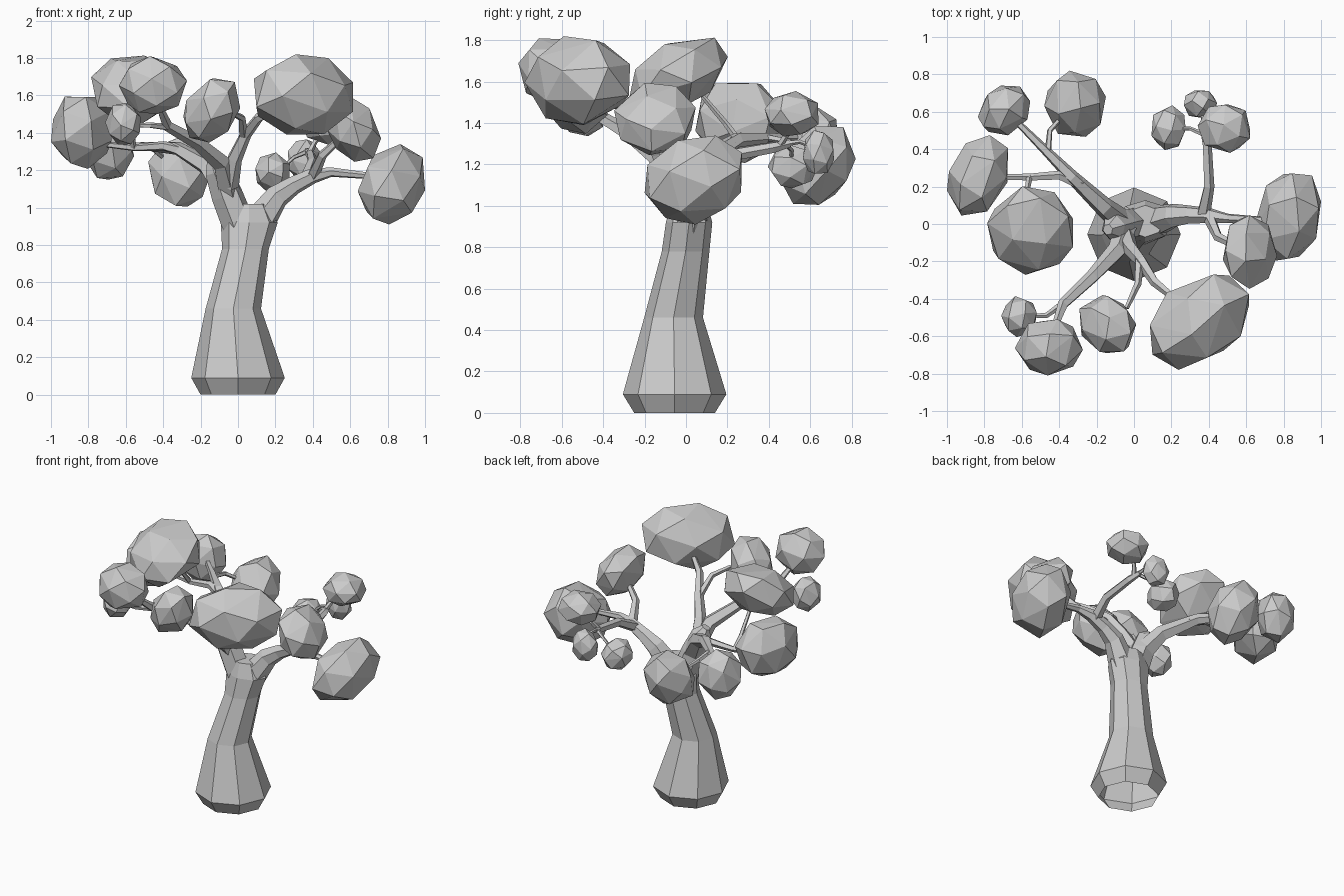
import bpy, bmesh, math, random
from mathutils import Vector, Euler

random.seed(11)
cube = bpy.data.objects.get("Cube")
if cube:
    bpy.data.objects.remove(cube, do_unlink=True)

grey = bpy.data.materials.new("plain grey")
grey.use_nodes = True
grey.diffuse_color = (0.6, 0.6, 0.6, 1)
grey.node_tree.nodes["Principled BSDF"].inputs["Base Color"].default_value = (0.6, 0.6, 0.6, 1)


def finish(name, bm):
    bmesh.ops.recalc_face_normals(bm, faces=bm.faces[:])
    mesh = bpy.data.meshes.new(name)
    bm.to_mesh(mesh)
    bm.free()
    mesh.materials.append(grey)
    obj = bpy.data.objects.new(name, mesh)
    bpy.context.collection.objects.link(obj)


def loft(name, rings):
    """Skin a list of point rings and close the far end; the near end stays open."""
    bm = bmesh.new()
    loops = [[bm.verts.new(p) for p in ring] for ring in rings]
    n = len(loops[0])
    for a, b in zip(loops, loops[1:]):
        for i in range(n):
            j = (i + 1) % n
            bm.faces.new((a[i], a[j], b[j], b[i]))
    bm.faces.new(loops[-1])
    finish(name, bm)


def branch(name, path, sides=5):
    """Tapered tube through points given as (x, y, z, radius)."""
    pts = [Vector(p[:3]) for p in path]
    side = Vector((0.3, 1, 0.1))
    rings = []
    for i, p in enumerate(pts):
        along = (pts[min(i + 1, len(pts) - 1)] - pts[max(i - 1, 0)]).normalized()
        side = (side - along * side.dot(along)).normalized()
        other = along.cross(side)
        angles = [math.tau * k / sides for k in range(sides)]
        rings.append([p + (side * math.cos(a) + other * math.sin(a)) * path[i][3] for a in angles])
    loft(name, rings)


def foliage(name, centre, radii, lean=(0, 0, 0), count=20):
    """Faceted clump: hull of spread points, stretched along lean, fitted to its extents."""
    turn = Euler([random.uniform(0, math.tau) for _ in range(3)]).to_matrix()
    lean = Vector(lean)
    pts = []
    for i in range(count):
        z = 1 - (2 * i + 1) / count
        a = i * math.pi * (3 - math.sqrt(5))
        r = math.sqrt(1 - z * z)
        p = turn @ Vector((r * math.cos(a), r * math.sin(a), z))
        pts.append(p + lean * lean.dot(p))
    lo = [min(p[k] for p in pts) for k in range(3)]
    hi = [max(p[k] for p in pts) for k in range(3)]
    bm = bmesh.new()
    for p in pts:
        bm.verts.new([centre[k] + radii[k] * (2 * (p[k] - lo[k]) / (hi[k] - lo[k]) - 1)
                      for k in range(3)])
    bmesh.ops.convex_hull(bm, input=bm.verts[:])
    finish(name, bm)


# Trunk: flared open foot, narrow waist, slight lean (z, centre x, centre y, radius x, radius y)
trunk = [(0, 0, -.055, .2, .195), (.09, 0, -.055, .25, .25), (.46, -.025, -.06, .148, .142),
         (.78, .04, -.002, .125, .115), (.92, .06, .015, .152, .112), (1.02, .06, .015, .1, .085)]
loft("trunk", [[(cx + rx * math.cos(k * math.tau / 8), cy + ry * math.sin(k * math.tau / 8), z)
                for k in range(8)] for z, cx, cy, rx, ry in trunk])

# Left limb and its boughs
branch("left_limb", [(.08, .01, .8, .06), (.13, .02, .95, .085), (.21, .045, 1.06, .066),
                     (.3, .05, 1.12, .05), (.4, .045, 1.17, .042), (.5, .03, 1.19, .026),
                     (.7, .02, 1.17, .018)], 6)
branch("left_front_bough", [(.4, .04, 1.17, .034), (.45, -.07, 1.28, .026), (.57, -.13, 1.39, .016)])
branch("left_back_bough", [(.37, .05, 1.16, .038), (.4, .2, 1.24, .03),
                           (.39, .42, 1.28, .026), (.37, .5, 1.3, .018)])
branch("left_back_twig_high", [(.38, .45, 1.29, .018), (.41, .49, 1.35, .014), (.46, .5, 1.4, .01)])
branch("left_back_twig_low", [(.37, .48, 1.3, .014), (.3, .51, 1.27, .011), (.22, .51, 1.2, .009)])
branch("left_back_twig_rear", [(.37, .48, 1.3, .014), (.37, .55, 1.31, .011), (.36, .62, 1.28, .009)])

# Right limb splitting into front and back boughs
branch("right_limb", [(.03, 0, .78, .06), (-.005, .005, .93, .09), (-.06, -.005, 1.07, .086),
                      (-.11, -.02, 1.2, .07), (-.14, -.03, 1.26, .03)], 6)
branch("front_bough", [(-.05, -.02, 1.08, .065), (-.09, -.14, 1.24, .052), (-.22, -.28, 1.35, .038),
                       (-.38, -.43, 1.44, .03), (-.43, -.57, 1.56, .016)])
branch("front_twig", [(-.37, -.42, 1.43, .02), (-.47, -.49, 1.44, .015), (-.58, -.49, 1.44, .01)])
branch("upright_bough", [(-.05, -.06, 1.12, .055), (-.02, -.13, 1.26, .042), (.04, -.2, 1.39, .032),
                         (.11, -.31, 1.48, .026), (.22, -.4, 1.53, .018)])
branch("upright_twig", [(.03, -.18, 1.37, .026), (.02, -.32, 1.48, .02), (-.04, -.45, 1.51, .013)])
branch("back_bough", [(-.05, .0, 1.06, .072), (-.16, .09, 1.22, .054), (-.33, .25, 1.32, .038),
                      (-.48, .4, 1.33, .026), (-.65, .57, 1.33, .016)])
branch("back_twig", [(-.46, .39, 1.33, .018), (-.45, .5, 1.31, .015), (-.38, .58, 1.25, .012)])
branch("side_bough", [(-.28, .21, 1.3, .034), (-.4, .26, 1.33, .026), (-.55, .25, 1.32, .02),
                      (-.73, .25, 1.34, .015)])
branch("side_twig", [(-.56, .25, 1.32, .018), (-.57, .19, 1.4, .015), (-.56, .08, 1.53, .012)])

# Foliage clumps: centre, half extents and direction of stretch
clumps = {
    "left_front_large": ((.35, -.525, 1.605), (.265, .255, .215), (.5, .4, 0)),
    "left_outer": ((.82, .035, 1.125), (.18, .235, .215), (.3, .3, .3)),
    "left_front_small": ((.62, -.15, 1.42), (.145, .197, .175), (.4, 0, -.4)),
    "left_back_high": ((.48, .51, 1.445), (.14, .13, .11)),
    "left_back_low": ((.185, .515, 1.19), (.092, .12, .105)),
    "left_back_rear": ((.355, .64, 1.26), (.088, .075, .105)),
    "front_middle": ((-.14, -.535, 1.52), (.152, .155, .172), (.4, -.2, .4)),
    "right_front": ((-.455, -.66, 1.655), (.182, .15, .155)),
    "right_front_small": ((-.615, -.495, 1.45), (.095, .11, .113)),
    "right_large": ((-.555, -.035, 1.63), (.23, .237, .183), (0, .5, .5)),
    "right_outer": ((-.837, .26, 1.4), (.163, .215, .193), (.4, .4, 0)),
    "right_back": ((-.695, .607, 1.32), (.14, .133, .17), (.3, .3, 0)),
    "back_middle": ((-.315, .643, 1.195), (.165, .177, .19), (0, .4, .4)),
}
for name, shape in clumps.items():
    foliage("foliage_" + name, *shape)
